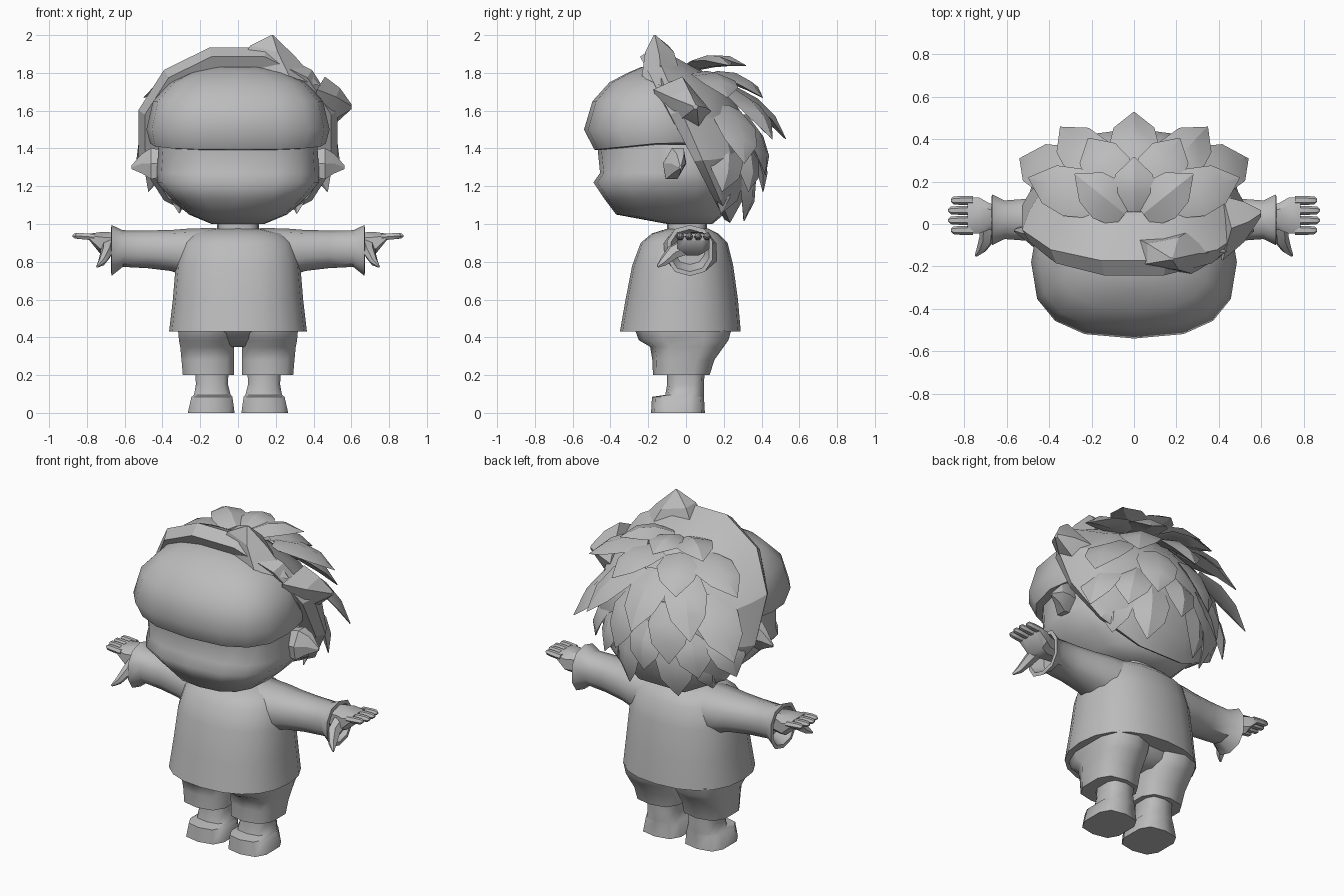
import bpy, bmesh, math
from mathutils import Vector as V

cube = bpy.data.objects.get("Cube")
if cube:
    bpy.data.objects.remove(cube)

grey = bpy.data.materials.new("plain grey")
grey.use_nodes = True
GREY = (0.5, 0.5, 0.5, 1)
grey.diffuse_color = GREY
grey.node_tree.nodes["Principled BSDF"].inputs["Base Color"].default_value = GREY


def ring(c, a, b, n=12, p=1.0, turn=0.0):
    """Superellipse loop around c, spanned by half axes a and b."""
    c, a, b = V(c), V(a), V(b)
    pts = []
    for i in range(n):
        t = math.tau * (i + turn) / n
        co, si = math.cos(t), math.sin(t)
        pts.append(c + a * math.copysign(abs(co) ** p, co)
                   + b * math.copysign(abs(si) ** p, si))
    return pts


def loft(name, rings, angle=40):
    """Skin a series of loops into one closed part."""
    bm = bmesh.new()
    loops = [[bm.verts.new(q) for q in r] for r in rings]
    for lo, hi in zip(loops, loops[1:]):
        for i in range(len(lo)):
            j = (i + 1) % len(lo)
            bm.faces.new((lo[i], lo[j], hi[j], hi[i]))
    bm.faces.new(loops[0])
    bm.faces.new(loops[-1])
    bmesh.ops.recalc_face_normals(bm, faces=bm.faces)
    mesh = bpy.data.meshes.new(name)
    bm.to_mesh(mesh)
    bm.free()
    mesh.materials.append(grey)
    ob = bpy.data.objects.new(name, mesh)
    bpy.context.collection.objects.link(ob)
    bpy.ops.object.select_all(action="DESELECT")
    ob.select_set(True)
    bpy.context.view_layer.objects.active = ob
    bpy.ops.object.shade_smooth_by_angle(angle=math.radians(angle))
    return ob


def level(z, rx, front, back, n=16, p=0.6, x=0.0, turn=0.0):
    """Horizontal loop given by its height, half width and y extent."""
    return ring((x, (front + back) / 2, z), (rx, 0, 0), (0, (back - front) / 2, 0), n, p, turn)


# Head: face, then an overhanging brow dome whose rim dips in the middle
loft("face", [level(*r, 16, .74) for r in (
    (1.0, .14, -.1, .14), (1.05, .26, -.37, .2), (1.13, .35, -.43, .22),
    (1.22, .43, -.49, .24), (1.27, .43, -.455, .22), (1.42, .42, -.47, .18))], 80)
rim, lip = level(1.42, .38, -.44, .14, 16, .76), level(1.43, .465, -.485, .16, 16, .76)
for loop in (rim, lip):
    for q in loop:
        q.z += .1 * min(0, q.y + .12)
loft("brow_dome", [rim, lip] + [level(*r, 16, .76) for r in (
    (1.5, .485, -.54, .18), (1.65, .45, -.495, .16), (1.75, .36, -.405, .14),
    (1.8, .26, -.31, .1), (1.83, .15, -.24, .06))], 50)
loft("neck", [level(.94, .11, -.1, .11), level(1.03, .11, -.1, .11)])

# Hair cap: tilted loops from the front band to the back of the head
def tilted(hw, yt, zt, yb, zb):
    return ring((0, (yt + yb) / 2, (zt + zb) / 2), (hw, 0, 0),
                (0, (yt - yb) / 2, (zt - zb) / 2), 12, .95, .5)

loft("hair_cap", [tilted(*r) for r in (
    (.51, -.25, 1.9, .21, 1.01), (.545, -.18, 1.95, .24, .99),
    (.51, -.05, 1.89, .26, 1.03), (.43, .13, 1.79, .3, 1.11),
    (.27, .26, 1.65, .33, 1.23), (.08, .34, 1.5, .35, 1.38))], 25)

# Two uneven peaks on the left of the hair band
loft("crown_peak", [ring((.2, -.13, 1.8), (.24, 0, -.07), (0, .11, 0), 5),
                    ring((.17, -.14, 1.92), (.13, 0, -.03), (0, .08, 0), 5),
                    ring((.18, -.165, 2.0), (.006, 0, 0), (0, .006, 0), 5)], 15)
loft("side_peak", [ring((.4, -.02, 1.6), (.06, 0, .18), (0, .16, -.06), 5),
                   ring((.51, .01, 1.61), (.03, 0, .11), (0, .1, -.03), 5),
                   ring((.6, .05, 1.62), (0, 0, .015), (0, .015, 0), 5)], 15)

# Layered pointed locks
def shell(az, el, s):
    az, el = math.radians(az), math.radians(el)
    return V((.5 * s * math.sin(az) * math.cos(el),
              .38 * s * math.cos(az) * math.cos(el), 1.45 + .45 * s * math.sin(el)))

def lock(az, el0, el1, s, width):
    base, tip = shell(az * .85, el0, .87), shell(az, el1, s)
    along = (tip - base).normalized()
    out = ((base + tip) / 2 - V((0, 0, 1.45))).normalized()
    side = along.cross(out).normalized()
    out = side.cross(along)
    parts = ((0, .7, 0), (.35, 1, .025), (.68, .8, .025), (1, .02, 0))
    loft("hair_lock", [ring(base.lerp(tip, t) + out * lift, side * width * w,
                            out * (.03 * w + .002), 4) for t, w, lift in parts], 30)

for el0, el1, s, width, azimuths in (
        (80, 46, 1.2, .11, (0, -42, 42)),
        (60, 23, 1.25, .12, (-22, 22, -60, 60)),
        (42, 0, 1.39, .12, (0, -30, 30)),
        (25, -12, 1.38, .13, (-53, 53)),
        (18, -20, 1.24, .12, (-18, 18)),
        (-2, -30, 1.24, .11, (0, -36, 36, -62, 62)),
        (-14, -48, 1.3, .11, (-22, 22)),
        (-20, -48, 1.18, .1, (-52, 52))):
    for az in azimuths:
        lock(az, el0, el1, s, width)

# Tunic body
loft("tunic", [level(*r, 20, .87) for r in (
    (.43, .365, -.35, .29), (.6, .345, -.32, .275), (.78, .33, -.285, .25),
    (.9, .3, -.24, .22), (.95, .24, -.18, .17), (.975, .12, -.1, .12))], 50)

# Pelvis between the trouser legs
loft("trouser_seat", [level(.35, .06, -.12, .12, 10), level(.39, .24, -.21, .18, 10),
                      level(.44, .29, -.25, .2, 10)], 60)

for s, side in ((1, "left"), (-1, "right")):
    # Ear
    loft(side + "_ear", [ring((s * x, y, z), (0, r * .65, 0), (0, .2 * r, r), 6)
                         for x, y, z, r in ((.39, -.07, 1.32, .08), (.46, -.06, 1.32, .095),
                                            (.51, -.04, 1.32, .06), (.565, -.03, 1.3, .01))], 20)

    # Sleeve with flared, hollow cuff
    loft(side + "_sleeve", [ring((s * x, .02, z), (0, ry, 0), (0, 0, rz), 10, .85, .5)
                            for x, z, ry, rz in (
        (.12, .84, .16, .14), (.27, .85, .145, .125), (.36, .86, .125, .108),
        (.48, .866, .105, .1), (.61, .87, .095, .097), (.67, .86, .125, .135),
        (.672, .86, .105, .112), (.6, .866, .08, .08))])

    # Hand
    loft(side + "_palm", [ring((s * x, y, z), (0, ry, 0), (0, 0, rz), 8, .7, .5)
                          for x, y, z, ry, rz in (
        (.58, .03, .89, .05, .05), (.68, .035, .895, .065, .065),
        (.73, .04, .9, .09, .06), (.785, .04, .93, .09, .02))])
    for i in range(4):
        y = -.03 + i * .047
        end = .87 - .012 * abs(i - 1.5)
        loft(side + "_finger", [ring((s * x, y, z), (0, r, 0), (0, 0, r * .9), 6)
                                for x, z, r in ((.76, .93, .021), (.82, .935, .021),
                                                (end, .937, .018), (end + .012, .937, .006))])
    loft(side + "_thumb", [ring((s * x, y, z), (s * r, r * .4, 0), (0, -r * .6, r), 6)
                           for x, y, z, r in ((.69, 0, .88, .04), (.695, -.07, .85, .033),
                                              (.72, -.12, .8, .021), (.745, -.15, .775, .006))])

    # Trouser leg
    loft(side + "_trouser_leg", [level(z, rx, f, b, 10, .7, s * x, .5)
                                 for z, rx, f, b, x in (
        (.2, .14, -.175, .125, .157), (.28, .144, -.178, .15, .16),
        (.35, .148, -.19, .2, .163), (.385, .152, -.25, .225, .166),
        (.44, .155, -.27, .24, .168))], 60)

    # Shoe: sole, toe cap and ankle
    loft(side + "_shoe", [level(z, rx, f, b, 10, .65, s * x, .5)
                          for z, rx, f, b, x in (
        (0, .128, -.185, .1, .142), (.085, .112, -.18, .095, .138),
        (.095, .1, -.11, .095, .136), (.15, .088, -.1, .095, .138),
        (.21, .09, -.1, .098, .138))], 50)
